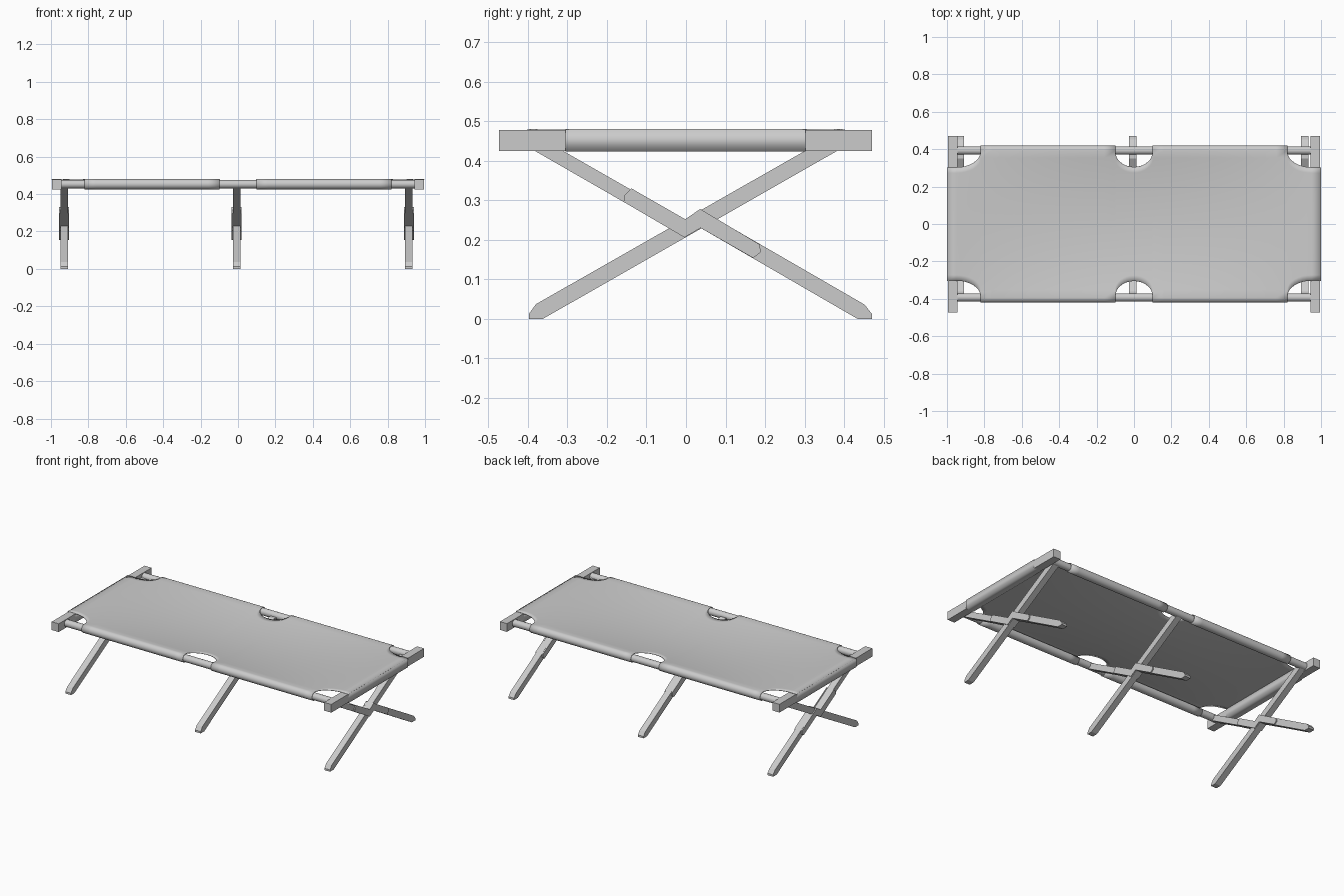
import bpy, bmesh, math

cube = bpy.data.objects.get("Cube")
if cube:
    bpy.data.objects.remove(cube)

grey = bpy.data.materials.new("plain grey")
grey.use_nodes = True
grey.diffuse_color = (0.6, 0.6, 0.6, 1)
grey.node_tree.nodes["Principled BSDF"].inputs["Base Color"].default_value = (0.6, 0.6, 0.6, 1)


def finish(name, bm, smooth=None):
    bmesh.ops.recalc_face_normals(bm, faces=bm.faces)
    mesh = bpy.data.meshes.new(name)
    bm.to_mesh(mesh)
    bm.free()
    mesh.materials.append(grey)
    ob = bpy.data.objects.new(name, mesh)
    bpy.context.collection.objects.link(ob)
    if smooth:
        bpy.ops.object.select_all(action="DESELECT")
        ob.select_set(True)
        bpy.context.view_layer.objects.active = ob
        bpy.ops.object.shade_smooth_by_angle(angle=math.radians(smooth))
    return ob


def box(name, lo, hi, open_ends=False):
    bm = bmesh.new()
    bmesh.ops.create_cube(bm, size=1)
    for v in bm.verts:
        v.co = [(a + b) / 2 + c * (b - a) for a, b, c in zip(lo, hi, v.co)]
    if open_ends:
        bm.normal_update()
        ends = [f for f in bm.faces if abs(f.normal.y) > 0.9]
        bmesh.ops.delete(bm, geom=ends, context="FACES")
    return finish(name, bm, 100 if open_ends else None)


def plate(name, profile, x, width):
    """Extrude a (y, z) outline along x, centred on x."""
    bm = bmesh.new()
    face = bm.faces.new([bm.verts.new((x - width / 2, y, z)) for y, z in profile])
    moved = bmesh.ops.extrude_face_region(bm, geom=[face])["geom"]
    bmesh.ops.translate(bm, vec=(width, 0, 0), verts=[g for g in moved if isinstance(g, bmesh.types.BMVert)])
    # the extrusion keeps the first face, so the solid is closed
    return finish(name, bm)


def rod(name, x0, x1, y, z, radius, sides):
    bm = bmesh.new()
    a, b = [[bm.verts.new((x, y + radius * math.cos(math.tau * i / sides),
                           z + radius * math.sin(math.tau * i / sides)))
             for i in range(sides)] for x in (x0, x1)]
    for i in range(sides):
        j = (i + 1) % sides
        bm.faces.new((a[i], a[j], b[j], b[i]))
    bm.faces.new(a)
    bm.faces.new(b)
    return finish(name, bm, 40)


RAIL_Y, RAIL_Z = 0.393, 0.453
SLEEVE_R = 0.026
SHEET_Z = RAIL_Z + SLEEVE_R
CUT, CORNER, END = 0.1, 0.82, 0.95

# End bars, each with the fabric hem wrapped round it
for side, label in ((-1, "right"), (1, "left")):
    x0, x1 = sorted((side * 0.945, side * 0.995))
    box(label + "_end_bar", (x0, -0.473, 0.425), (x1, 0.471, 0.478))
    x0, x1 = sorted((side * 0.942, side * 1.0))
    box(label + "_end_hem", (x0, -0.305, 0.424), (x1, 0.302, 0.479), True)

# Long rails
for side, label in ((-1, "front"), (1, "back")):
    rod(label + "_rail", -0.95, 0.95, side * RAIL_Y, RAIL_Z, 0.0225, 20)


# Sagging fabric sheet: rounded cutouts at corners and middle, sleeves round the rails
def half_width(x):
    x = abs(x)
    if x < CUT:
        return 0.387 - 0.082 * math.sqrt(1 - (x / CUT) ** 2)
    if x <= CORNER:
        return RAIL_Y
    if x < END:
        return 0.387 - 0.084 * math.sqrt(1 - ((END - x) / (END - CORNER)) ** 2)
    return 0.303


half = [CUT * math.sin(math.pi / 2 * i / 8) for i in range(8)] + [CUT - 0.0002]
half += [CUT + (CORNER - CUT) * i / 12 for i in range(13)]
half += [END - (END - CORNER) * math.cos(math.pi / 2 * i / 8) for i in range(9)] + [0.998]
half = sorted(set(round(x, 4) for x in half))
columns = [-x for x in reversed(half) if x > 0] + half
bm = bmesh.new()
ROWS, ARC = 20, 16
previous = []
for x in columns:
    row = []
    for i in range(ROWS + 1):
        y = half_width(x) * (2 * i / ROWS - 1)
        sag = 0.032 * (1 - (y / RAIL_Y) ** 2) * max(0, 1 - (x / END) ** 2)
        row.append(bm.verts.new((x, y, SHEET_Z - sag)))
    strips = [row]
    if CUT <= abs(x) <= CORNER:
        for side, start in ((-1, row[0]), (1, row[-1])):
            arc = [start]
            for i in range(1, ARC + 1):
                turn = math.radians(290) * i / ARC
                arc.append(bm.verts.new((x, side * (RAIL_Y + SLEEVE_R * math.sin(turn)),
                                         RAIL_Z + SLEEVE_R * math.cos(turn))))
            strips.append(arc)
    # the middle gap has no sleeve, so zip stops after the sheet there
    for a, b in zip(previous, strips):
        for i in range(len(a) - 1):
            bm.faces.new((a[i], b[i], b[i + 1], a[i + 1]))
    previous = strips
sheet = finish("fabric_sheet", bm, 50)
cloth = sheet.modifiers.new("cloth thickness", "SOLIDIFY")
cloth.thickness = 0.003
cloth.offset = 0

# Crossed legs: one straight, one in two halves joined by a pair of brackets
straight = [(-0.362, 0), (-0.398, 0), (-0.398, 0.012), (-0.38, 0.037),
            (0.35, 0.453), (0.4, 0.453), (0.4, 0.435)]
upper = [(-0.4, 0.435), (-0.4, 0.453), (-0.36, 0.453), (-0.005, 0.25), (0.03, 0.229), (-0.005, 0.208)]
lower = [(0, 0.25), (0.035, 0.277), (0.452, 0.036), (0.471, 0.012), (0.471, 0), (0.434, 0), (0.037, 0.23)]
bracket = [(-0.158, 0.296), (-0.155, 0.314), (-0.138, 0.33), (-0.002, 0.252), (0.036, 0.278),
           (0.187, 0.188), (0.189, 0.168), (0.17, 0.154), (0.037, 0.23), (-0.004, 0.206)]
for x, label in ((-0.93, "right"), (-0.007, "middle"), (0.914, "left")):
    plate(label + "_straight_leg", straight, x, 0.04)
    plate(label + "_split_leg_upper", upper, x, 0.04)
    plate(label + "_split_leg_lower", lower, x, 0.04)
    for side, face in ((-1, "outer"), (1, "inner")):
        plate(f"{label}_{face}_bracket", bracket, x + side * 0.0235, 0.007)
